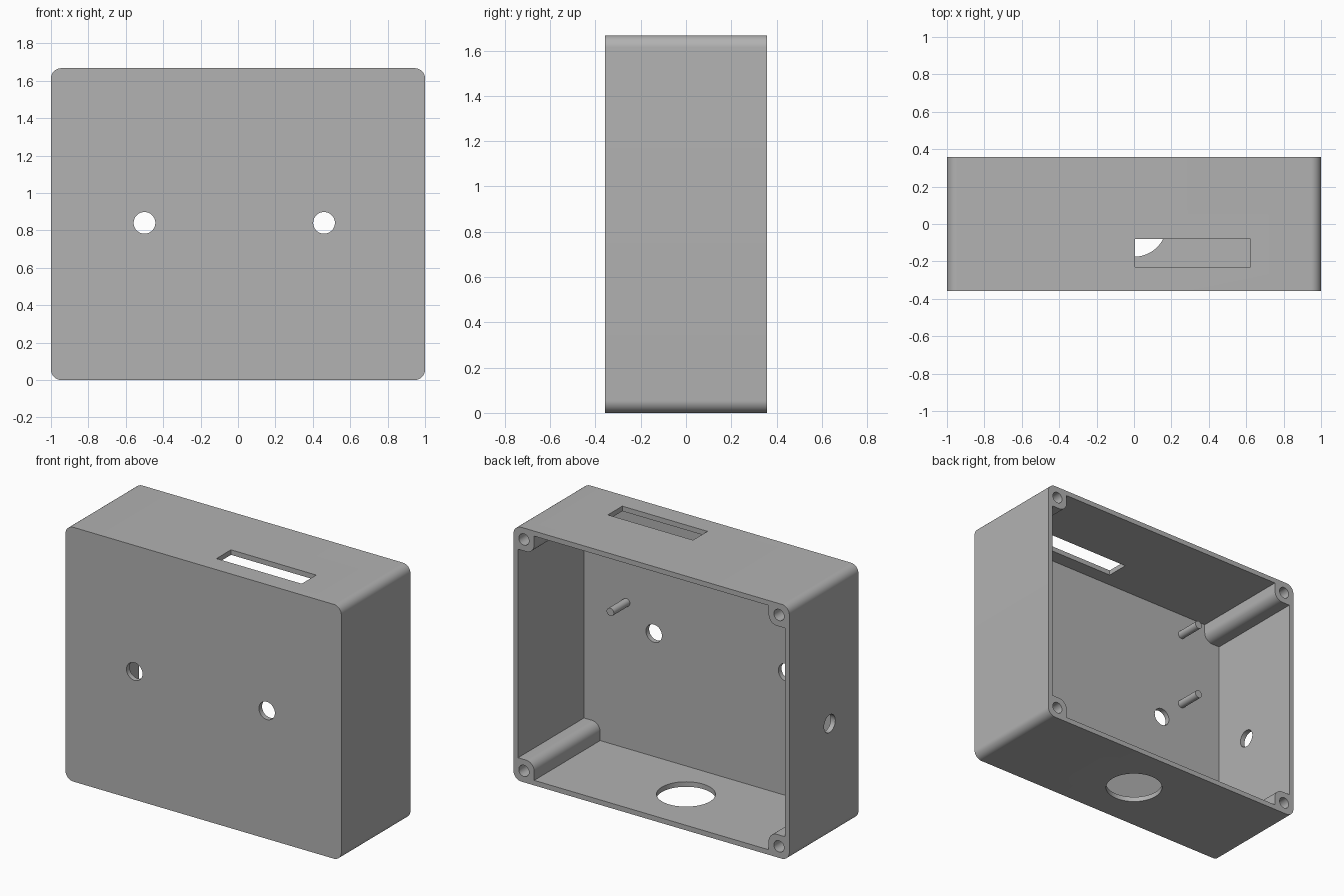
import bpy, bmesh, math
from mathutils import Matrix, Vector

if "Cube" in bpy.data.objects:
    bpy.data.objects.remove(bpy.data.objects["Cube"])

# Main dimensions
HALF_X, HALF_Y, HEIGHT = 1.0, 0.358, 1.667
MID_Z = HEIGHT / 2
WALL = 0.033
FRONT_IN = -HALF_Y + WALL

grey = bpy.data.materials.new("plain grey")
grey.use_nodes = True
colour = (0.445, 0.445, 0.445, 1)
grey.diffuse_color = colour
grey.node_tree.nodes["Principled BSDF"].inputs["Base Color"].default_value = colour


def finish(name, bm):
    bmesh.ops.recalc_face_normals(bm, faces=bm.faces)
    mesh = bpy.data.meshes.new(name)
    bm.to_mesh(mesh)
    bm.free()
    obj = bpy.data.objects.new(name, mesh)
    mesh.materials.append(grey)
    bpy.context.collection.objects.link(obj)
    return obj


def prism(name, outline, y0, y1):
    """Extrude an outline in the XZ plane, centred on the case, along Y."""
    bm = bmesh.new()
    face = bm.faces.new([bm.verts.new((x, y0, z + MID_Z)) for x, z in outline])
    top = bmesh.ops.extrude_face_region(bm, geom=[face])["geom"]
    verts = [v for v in top if isinstance(v, bmesh.types.BMVert)]
    bmesh.ops.translate(bm, verts=verts, vec=(0, y1 - y0, 0))
    return finish(name, bm)


def rod(name, centre, radius, length, axis, segments=48):
    bm = bmesh.new()
    turn = Vector((0, 0, 1)).rotation_difference(Vector(axis)).to_matrix().to_4x4()
    bmesh.ops.create_cone(bm, cap_ends=True, segments=segments, radius1=radius,
                          radius2=radius, depth=length,
                          matrix=Matrix.Translation(centre) @ turn)
    return finish(name, bm)


def block(name, centre, size):
    bm = bmesh.new()
    bmesh.ops.create_cube(bm, size=1, matrix=Matrix.Translation(centre)
                          @ Matrix.Diagonal((*size, 1)))
    return finish(name, bm)


def arc(cx, cz, r, start, end, steps=12):
    angles = [math.radians(start + (end - start) * i / steps) for i in range(steps + 1)]
    return [(cx + r * math.cos(a), cz + r * math.sin(a)) for a in angles]


def four_corners(quarter):
    """Mirror one corner of an outline into all four, keeping the winding."""
    flip = quarter[::-1]
    return (quarter + [(-x, z) for x, z in flip]
            + [(-x, -z) for x, z in quarter] + [(x, -z) for x, z in flip])


def cut(target, cutter):
    mod = target.modifiers.new("cut", "BOOLEAN")
    mod.operation, mod.solver, mod.object = "DIFFERENCE", "EXACT", cutter
    bpy.context.view_layer.objects.active = target
    bpy.ops.object.modifier_apply(modifier=mod.name)
    bpy.data.objects.remove(cutter)


def smooth(obj):
    bpy.ops.object.select_all(action="DESELECT")
    obj.select_set(True)
    bpy.context.view_layer.objects.active = obj
    bpy.ops.object.shade_smooth_by_angle(angle=math.radians(30))


# Rounded shell, open at the back
ROUND = 0.055
shell = prism("case_shell", four_corners(
    arc(HALF_X - ROUND, MID_Z - ROUND, ROUND, 0, 90)), -HALF_Y, HALF_Y)

# Cavity that leaves a full-depth screw boss in each corner
BOSS, BEND = 0.15, 0.06
bx, bz = HALF_X - BOSS, MID_Z - BOSS
cavity = ([(HALF_X - WALL, bz)] + arc(bx + BEND, bz + BEND, BEND, 270, 180)
          + [(bx, MID_Z - WALL)])
cut(shell, prism("cavity_cutter", four_corners(cavity), FRONT_IN, HALF_Y + 0.1))

# Blind screw holes in the bosses
SCREW, DEPTH = 0.075, 0.4
for sx in (-1, 1):
    for sz in (-1, 1):
        spot = (sx * (HALF_X - SCREW), HALF_Y, MID_Z + sz * (MID_Z - SCREW))
        cut(shell, rod("screw_cutter", spot, 0.037, DEPTH * 2, (0, 1, 0), 32))

# Openings: two front holes, right side hole, floor hole, top slot
for x in (-0.5, 0.46):
    cut(shell, rod("front_hole_cutter", (x, -HALF_Y, 0.84), 0.058, 0.2, (0, 1, 0)))
cut(shell, rod("side_hole_cutter", (-HALF_X, -0.06, 0.74), 0.058, 0.2, (1, 0, 0)))
cut(shell, rod("floor_hole_cutter", (0, 0, 0), 0.175, 0.2, (0, 0, 1), 64))
cut(shell, block("slot_cutter", (0.314, -0.155, HEIGHT), (0.618, 0.15, 0.2)))
smooth(shell)

# Mounting pins on the inside of the front wall
PIN = 0.167
for side, x in (("left", 0.66), ("right", -0.66)):
    for level, z in (("lower", 0.99), ("upper", 1.49)):
        pin = rod(f"{level}_{side}_pin", (x, FRONT_IN + PIN / 2 - 0.005, z),
                  0.026, PIN + 0.01, (0, 1, 0), 32)
        smooth(pin)
